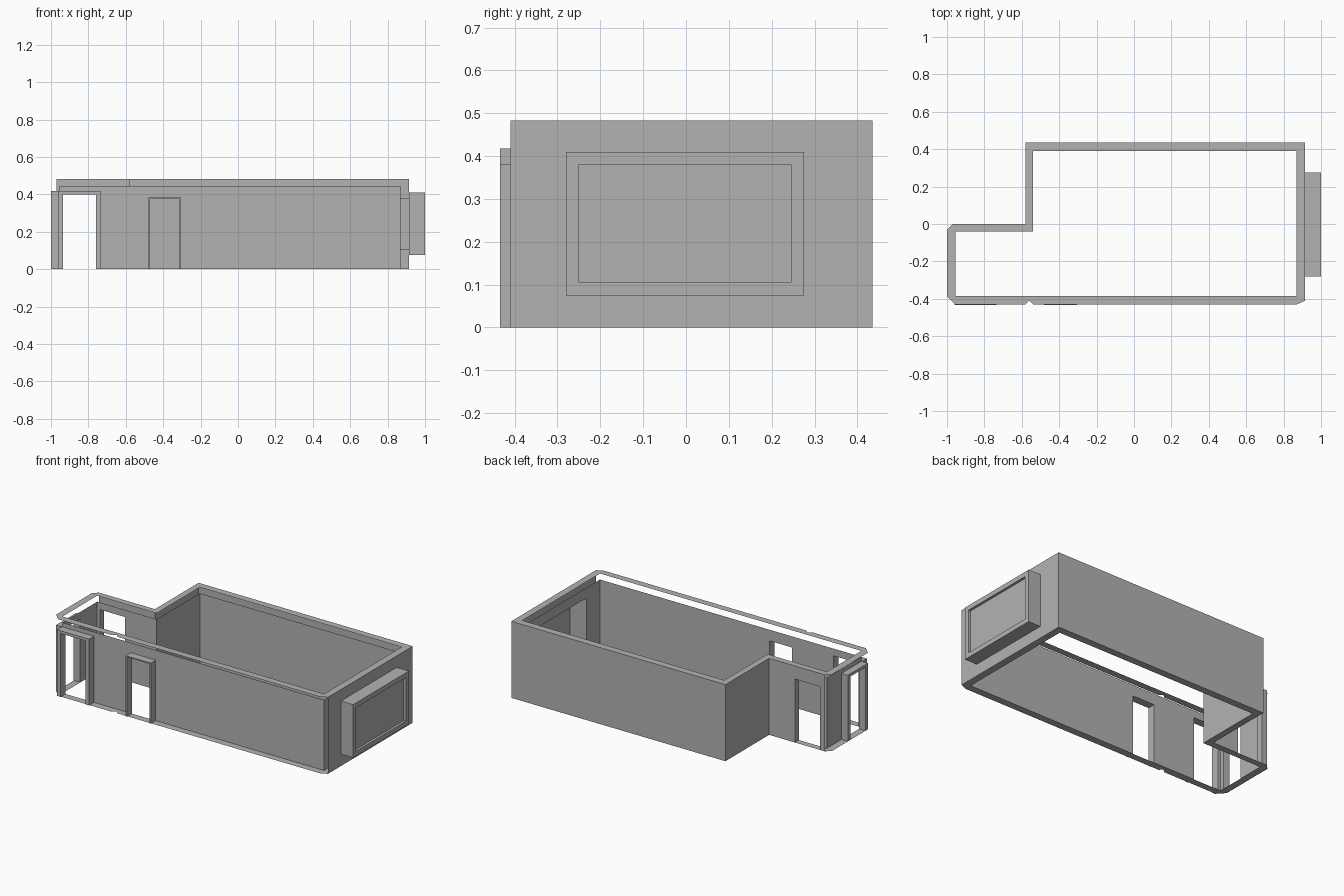
import bpy, bmesh

if "Cube" in bpy.data.objects:
    bpy.data.objects.remove(bpy.data.objects["Cube"])

grey = bpy.data.materials.new("plain_grey")
grey.use_nodes = True
grey.diffuse_color = (0.45, 0.45, 0.45, 1)
grey.node_tree.nodes["Principled BSDF"].inputs["Base Color"].default_value = (0.45, 0.45, 0.45, 1)

TOP, LINING = 0.483, 0.445          # rim height, inner lining height
XL, XR, XM = -0.955, 0.87, -0.54    # inner faces in x
YF, YB, YM = -0.385, 0.39, -0.04    # inner faces in y


def make(name, polys):
    """Object from a list of polygons, each a list of 3D points."""
    bm = bmesh.new()
    for pts in polys:
        bm.faces.new([bm.verts.new(p) for p in pts])
    bmesh.ops.remove_doubles(bm, verts=bm.verts, dist=0.0005)
    bmesh.ops.recalc_face_normals(bm, faces=bm.faces)
    me = bpy.data.meshes.new(name)
    bm.to_mesh(me)
    bm.free()
    me.materials.append(grey)
    ob = bpy.data.objects.new(name, me)
    bpy.context.collection.objects.link(ob)
    return ob


def point(axis, pos, u, z):
    return (pos, u, z) if axis == "x" else (u, pos, z)


def sheet(axis, pos, u0, u1, z0, z1, holes=()):
    """Upright rectangle with rectangular holes, as a grid of faces."""
    us = sorted({u0, u1, *[v for h in holes for v in h[:2]]})
    zs = sorted({z0, z1, *[v for h in holes for v in h[2:]]})
    polys = []
    for a, b in zip(us, us[1:]):
        for c, d in zip(zs, zs[1:]):
            um, zm = (a + b) / 2, (c + d) / 2
            if any(h[0] < um < h[1] and h[2] < zm < h[3] for h in holes):
                continue
            polys.append([point(axis, pos, *q) for q in ((a, c), (b, c), (b, d), (a, d))])
    return polys


def reveal(axis, p0, p1, hole, sill=False):
    """Side and top linings of an opening running from p0 to p1."""
    a, b, c, d = hole
    path = [(a, c), (a, d), (b, d), (b, c)]
    if sill:
        path.append((a, c))
    return [[point(axis, p0, *q), point(axis, p0, *r), point(axis, p1, *r), point(axis, p1, *q)]
            for q, r in zip(path, path[1:])]


# Openings: from, to, bottom, top
wide_door = (-0.935, -0.76, 0, 0.40)
narrow_door = (-0.47, -0.315, 0, 0.375)
side_door = (-0.36, -0.21, 0, 0.40)
window = (-0.28, 0.275, 0.075, 0.41)
pane = (-0.25, 0.245, 0.105, 0.38)

# Wall linings
make("front_wall", sheet("y", YF, XL, XR, 0, LINING, [wide_door, narrow_door]))
make("side_wall", sheet("x", XL, YF, YM, 0, LINING, [side_door]))
make("nook_back_inner", sheet("y", YM, XL, XM, 0, LINING, [wide_door]))
make("nook_corner_inner", sheet("x", XM, YM, YB, 0, LINING))
make("back_wall_inner", sheet("y", YB, XM, XR, 0, LINING))
make("window_wall_inner", sheet("x", XR, YF, YB, 0, LINING, [pane]))

# Outer walls
make("nook_back_outer", sheet("y", 0, -0.97, -0.58, 0, TOP, [wide_door]))
make("nook_corner_outer", sheet("x", -0.58, 0, 0.435, 0, TOP))
make("back_wall_outer", sheet("y", 0.435, -0.58, 0.915, 0, TOP))
make("window_wall_outer", sheet("x", 0.915, -0.41, 0.435, 0, TOP, [pane]))

# Top and bottom rims: pairs of outer and inner points
ring = [((XR, -0.43), (XR, YF)), ((0.915, -0.41), (XR, YF)),
        ((0.915, 0.435), (XR, YB)), ((-0.58, 0.435), (XM, YB)),
        ((-0.58, 0), (XM, YM)), ((-0.97, 0), (XL, YM)),
        ((-1, -0.03), (XL, YM)), ((-1, -0.385), (XL, YF)),
        ((XL, -0.43), (XL, YF)), ((-0.58, -0.43), (-0.58, YF)),
        ((-0.56, -0.41), (-0.56, YF)), ((-0.54, -0.43), (-0.54, YF))]
for name, z in (("top_rim", TOP), ("bottom_rim", 0)):
    polys = []
    for (o1, i1), (o2, i2) in zip(ring, ring[1:] + ring[:1]):
        flat = [o1, o2, i2] + ([i1] if i1 != i2 else [])
        polys.append([(x, y, z) for x, y in flat])
    make(name, polys)


# Door frames: opening lining, trim plate and outer return
def door_frame(name, axis, face, back, hole, trim):
    a, b, c, d = hole
    outer = (a - trim, b + trim, c, d + trim * 0.7)
    polys = reveal(axis, face, back, hole) + reveal(axis, face, back, outer)
    make(name, polys + sheet(axis, face, *outer, [hole]))


door_frame("wide_door_frame", "y", -0.434, YF, wide_door, 0.025)
door_frame("narrow_door_frame", "y", -0.434, YF, narrow_door, 0.01)
door_frame("side_door_frame", "x", -1, XL, side_door, 0.025)
make("nook_door_lining", reveal("y", YM, 0, wide_door))

# Projecting bay window with a recessed pane
make("bay_window", reveal("x", 0.915, 1, window, True)
     + sheet("x", 1, *window, [pane]) + reveal("x", XR, 1, pane, True))
make("window_pane", sheet("x", 0.985, *pane))
